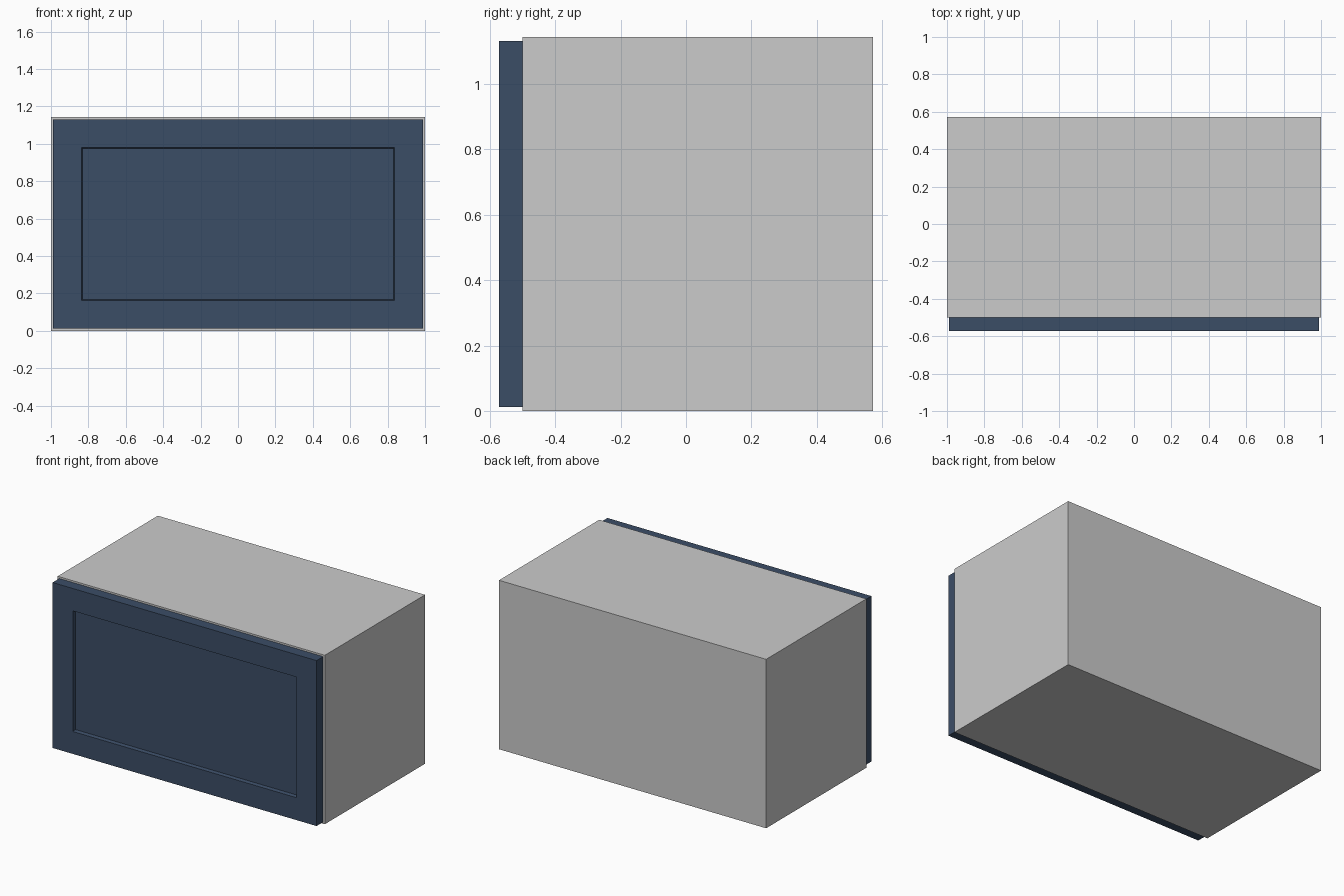
import bpy, bmesh
from mathutils import Vector

if "Cube" in bpy.data.objects:
    bpy.data.objects.remove(bpy.data.objects["Cube"])

W, D, H = 1.0, 0.5714, 1.143      # half width, half depth, height
T = 0.0714                        # board thickness
FRONT = -D + T                    # front plane of the carcass

navy = bpy.data.materials.new("navy_paint")
navy.diffuse_color = (0.044, 0.075, 0.134, 1)
navy.use_nodes = True
navy.node_tree.nodes["Principled BSDF"].inputs["Base Color"].default_value = navy.diffuse_color


def finish(name, bm, mat=None):
    bmesh.ops.recalc_face_normals(bm, faces=bm.faces)
    me = bpy.data.meshes.new(name)
    bm.to_mesh(me)
    bm.free()
    ob = bpy.data.objects.new(name, me)
    bpy.context.collection.objects.link(ob)
    if mat:
        me.materials.append(mat)
    return ob


def box(x0, x1, y0, y1, z0, z1):
    bm = bmesh.new()
    bmesh.ops.create_cube(bm, size=1)
    for v in bm.verts:
        v.co = Vector(((x0 + x1) / 2 + v.co.x * (x1 - x0),
                       (y0 + y1) / 2 + v.co.y * (y1 - y0),
                       (z0 + z1) / 2 + v.co.z * (z1 - z0)))
    return bm


# Full-height side panels
for name, s in (("left_side", -1), ("right_side", 1)):
    a, b = sorted((s * W, s * (W - T)))
    finish(name, box(a, b, FRONT, D, 0, H))

# Top, back and bottom boards as one C-shaped profile between the sides
profile = [(FRONT, 0), (D, 0), (D, H), (FRONT, H), (FRONT, H - T),
           (D - T, H - T), (D - T, T), (FRONT, T)]
bm = bmesh.new()
face = bm.faces.new([bm.verts.new((-W + T, y, z)) for y, z in profile])
ext = bmesh.ops.extrude_face_region(bm, geom=[face], use_keep_orig=True)
verts = [g for g in ext["geom"] if isinstance(g, bmesh.types.BMVert)]
bmesh.ops.translate(bm, vec=(2 * (W - T), 0, 0), verts=verts)
finish("top_back_bottom_shell", bm)

# Door with a recessed centre panel and slightly sloped inner edge
GAP, RAIL, SLOPE, RECESS = 0.0119, 0.2143, 0.007, 0.024
bm = box(-W + GAP, W - GAP, -D, FRONT, GAP, H - GAP)
bm.normal_update()
front = next(f for f in bm.faces if f.normal.y < -0.9)
bmesh.ops.inset_region(bm, faces=[front], thickness=RAIL)
bmesh.ops.inset_region(bm, faces=[front], thickness=SLOPE, depth=-RECESS)
finish("door", bm, navy)
